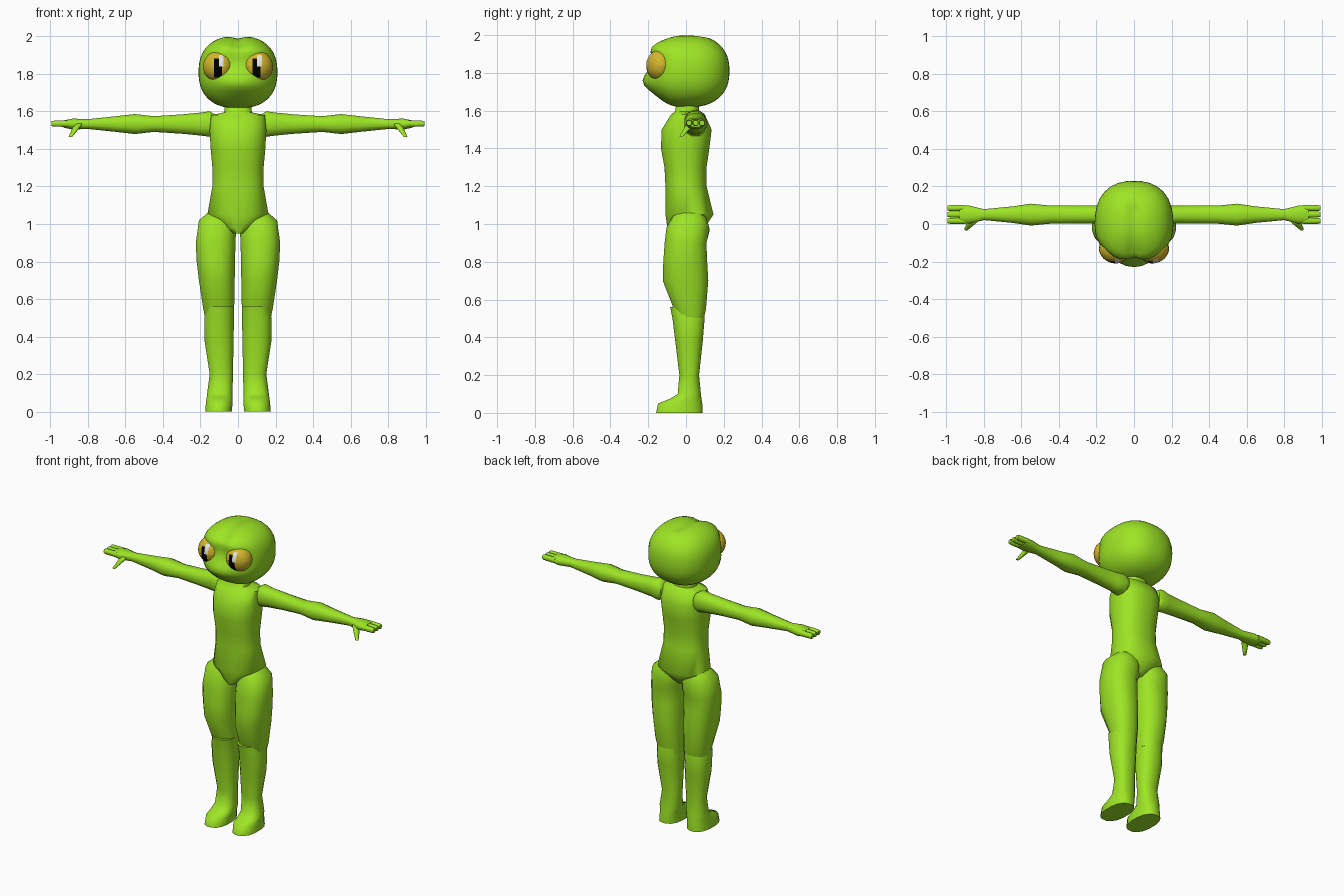
import bpy, bmesh
from math import cos, sin, pi, exp, radians, copysign
from mathutils import Matrix, Vector

cube = bpy.data.objects.get("Cube")
if cube:
    bpy.data.objects.remove(cube)


def material(name, red, green, blue):
    mat = bpy.data.materials.new(name)
    mat.use_nodes = True
    mat.diffuse_color = (red, green, blue, 1)
    shader = mat.node_tree.nodes["Principled BSDF"]
    shader.inputs["Base Color"].default_value = (red, green, blue, 1)
    shader.inputs["Roughness"].default_value = .7
    return mat


skin = material("lime skin", .34, .78, .018)
gold = material("gold iris", .65, .47, .025)
black = material("pupil black", 0, 0, 0)
white = material("glint white", .9, .9, .9)


def finish(name, bm, materials):
    """Turn a bmesh into a smooth-shaded object."""
    bmesh.ops.recalc_face_normals(bm, faces=bm.faces)
    mesh = bpy.data.meshes.new(name)
    bm.to_mesh(mesh)
    bm.free()
    for mat in materials:
        mesh.materials.append(mat)
    obj = bpy.data.objects.new(name, mesh)
    bpy.context.collection.objects.link(obj)
    bpy.ops.object.select_all(action='DESELECT')
    obj.select_set(True)
    bpy.context.view_layer.objects.active = obj
    bpy.ops.object.shade_smooth_by_angle(angle=radians(60))


def squarish(value):
    """Flatten a circle coordinate slightly toward a rounded square."""
    return copysign(abs(value) ** .85, value)


def loft(name, rings, sides=16, along_x=False, side=1, slant_above=2):
    """Skin rounded rings, each given as position, a min, a max, b min, b max."""
    bm = bmesh.new()
    loops = []
    for position, a_min, a_max, b_min, b_max in rings:
        slant = .5 if position > slant_above else 0
        loop = []
        for i in range(sides):
            angle = 2 * pi * (i + .5) / sides
            offset = squarish(cos(angle)) * (a_max - a_min) / 2
            a = (a_min + a_max) / 2 + offset
            b = (b_min + b_max) / 2 + squarish(sin(angle)) * (b_max - b_min) / 2
            height = position + slant * offset
            x, y, z = (height, a, b) if along_x else (a, b, height)
            loop.append(bm.verts.new((side * x, y, z)))
        loops.append(loop)
    for low, high in zip(loops, loops[1:]):
        for i in range(sides):
            bm.faces.new((low[i - 1], low[i], high[i], high[i - 1]))
    bm.faces.new(loops[0])
    bm.faces.new(loops[-1])
    finish(name, bm, [skin])


def bump(distance, width):
    return exp(-(distance / width) ** 2)


def head():
    """Rounded ball with a snout, a brow ridge and a groove between the brows."""
    bm = bmesh.new()
    bmesh.ops.create_uvsphere(bm, u_segments=32, v_segments=24, radius=1)
    roundness = 2.4
    for vert in bm.verts:
        co = vert.co
        co /= sum(abs(c) ** roundness for c in co) ** (1 / roundness)
        front = max(0, -co.y)
        depth = .18 if front else .23
        co.x, co.y, co.z = co.x * .21, co.y * depth, co.z * .193 + 1.81
        groove = bump(co.x, .035)
        snout = .055 * bump(co.z - 1.75, .065) * bump(co.x, .15)
        brow = .05 * bump(co.z - 1.94, .05) * (1 - groove * .6)
        co.y -= front * (snout + brow)
        if co.z > 1.95 and co.y < .1:
            co.z -= .014 * groove
    finish("head", bm, [skin])


def eye(name, side):
    """Flattened ball with a stepped pupil and a glint cut into its front."""
    bm = bmesh.new()
    center = Vector((side * .109, -.142, 1.84))
    pose = (Matrix.Translation(center) @ Matrix.Rotation(side * radians(24), 4, "Z")
            @ Matrix.Diagonal((.08, .066, .081, 1)) @ Matrix.Rotation(pi / 2, 4, "X"))
    bmesh.ops.create_uvsphere(bm, u_segments=24, v_segments=16, radius=1, matrix=pose)
    aim = center - Vector((side * .007, 0, 0))
    half_size = Vector((.025, 0, .06))
    for axis in (Vector((1, 0, 0)), Vector((0, 0, 1))):
        for step in (-1, 0, .7, 1):
            bmesh.ops.bisect_plane(bm, geom=bm.verts[:] + bm.edges[:] + bm.faces[:],
                                   plane_co=aim + half_size * step, plane_no=axis)
    for face in bm.faces:
        d = face.calc_center_median() - aim
        u, v = d.x / half_size.x, d.z / half_size.z
        if d.y < 0 and max(abs(u), abs(v)) < 1:
            if min(u, v) > 0:
                face.material_index = 2
            elif max(u, v) < .7:
                face.material_index = 1
    finish(name, bm, [gold, black, white])


def leg_part(name, rings, side):
    """Leg rings are height, outer edge, front reach and back reach."""
    loft(name, [(z, .03 - .02 * z, outer, -front, back) for z, outer, front, back in rings],
         side=side, slant_above=.95)


def arm(name, side):
    """Shoulder, elbow swell, wrist and palm, all around one straight axis."""
    rings = [(.12, .05, .05), (.15, .06, .07), (.2, .05, .063), (.3, .05, .053),
             (.45, .05, .043), (.55, .06, .055), (.65, .045, .043),
             (.8, .03, .027), (.88, .05, .03), (.93, .05, .02)]
    y, z = .05, 1.533
    loft(name, [(x, y - wide, y + wide, z - tall, z + tall) for x, wide, tall in rings],
         sides=12, along_x=True, side=side)


def hand(label, side):
    """Three straight fingers and a drooping thumb."""
    for k, finger in enumerate(("front", "middle", "back")):
        y, z = .017 + .034 * k, 1.535
        loft(f"{label}_{finger}_finger",
             [(x, y - r, y + r, z - r, z + r) for x, r in ((.9, .018), (.98, .017), (.994, .014))],
             sides=8, along_x=True, side=side)
    root, tip = Vector((.85, .03, 1.535)), Vector((.895, -.026, 1.463))
    rings = []
    for t in (0, .5, .8, 1):
        p, r = root.lerp(tip, t), .025 - .015 * t
        rings.append((p.z, p.x - r, p.x + r, p.y - r, p.y + r))
    loft(label + "_thumb", rings, sides=8, side=side)


head()

# Torso from the pointed crotch to the neck: height, half width, front and back reach
torso = [(.95, .03, .09, .07), (.98, .08, .1, .1), (1.05, .165, .11, .147),
         (1.2, .138, .11, .11), (1.3, .138, .115, .11), (1.4, .147, .134, .125),
         (1.5, .153, .13, .137), (1.58, .145, .08, .1), (1.595, .075, .06, .07),
         (1.64, .07, .05, .07)]
loft("torso", [(z, -w, w, -front, back) for z, w, front, back in torso], sides=20)

thigh = [(.47, .17, .04, .09), (.55, .187, .066, .107), (.7, .21, .125, .12),
         (.8, .222, .122, .114), (.9, .227, .115, .11), (.97, .21, .105, .125),
         (1.02, .165, .08, .11)]

# The shin ends in a knee step at the top and a flat foot at the bottom
shin = [(0, .176, .16, .09), (.05, .172, .15, .088), (.075, .168, .085, .083),
        (.1, .165, .045, .08), (.2, .152, .036, .07), (.38, .18, .058, .09),
        (.5, .18, .073, .1), (.56, .165, .085, .085)]

for label, side in (("left", 1), ("right", -1)):
    eye(label + "_eye", side)
    leg_part(label + "_thigh", thigh, side)
    leg_part(label + "_shin_and_foot", shin, side)
    arm(label + "_arm", side)
    hand(label, side)
